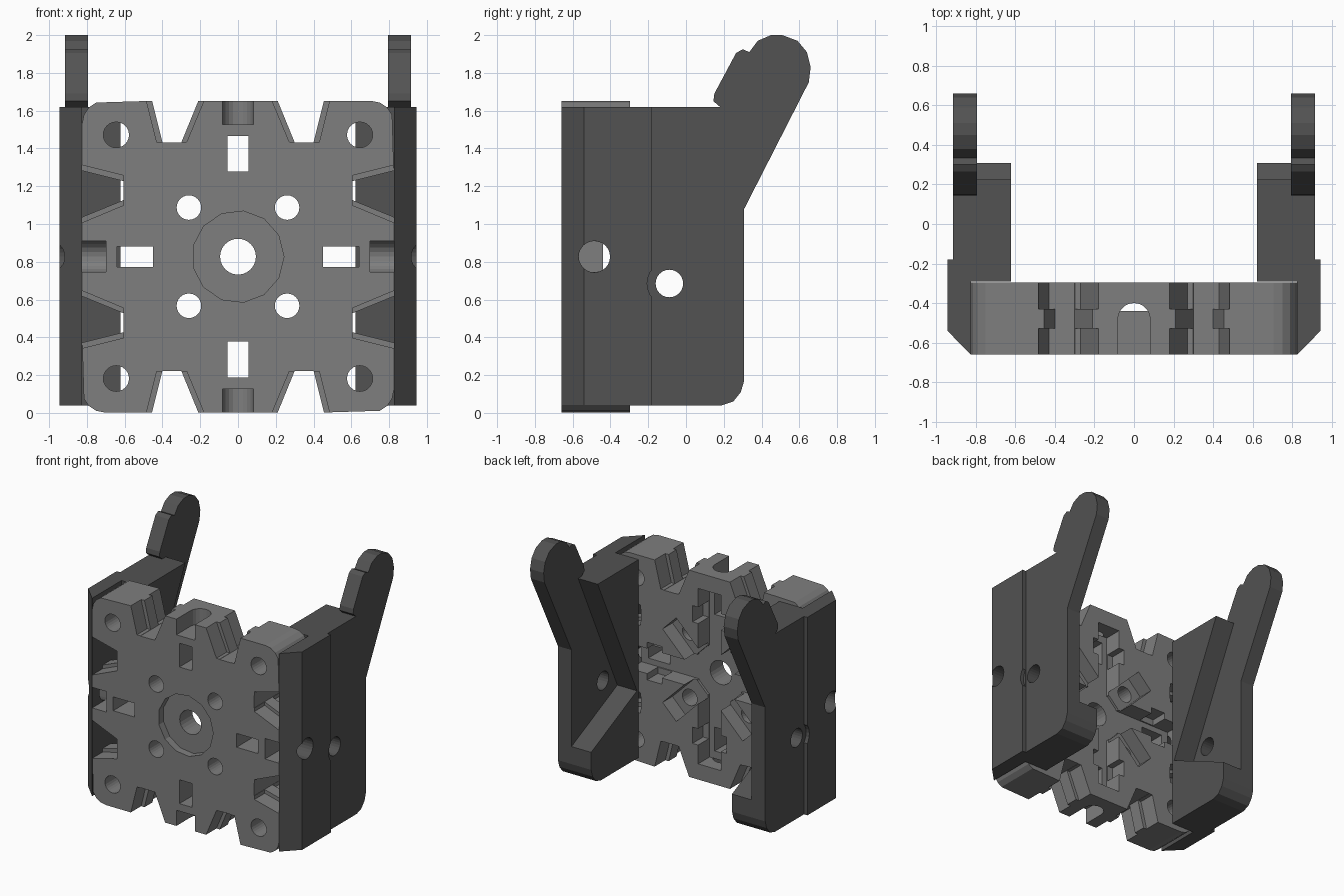
import bpy, bmesh
from math import sin, cos, pi

if "Cube" in bpy.data.objects:
    bpy.data.objects.remove(bpy.data.objects["Cube"])


def material(name, value):
    m = bpy.data.materials.new(name)
    m.use_nodes = True
    colour = (value, value, value, 1)
    m.diffuse_color = colour
    m.node_tree.nodes["Principled BSDF"].inputs["Base Color"].default_value = colour
    return m


MID_GREY = material("mid grey", 0.21)
DARK_GREY = material("dark grey", 0.085)
MID = 0.827                       # height of the plate centre
FRONT, BACK, FLOOR = -0.66, -0.296, -0.44


def prism(name, pts, axis, a, b, mat=MID_GREY):
    """Extrude a 2D outline along one axis from a to b."""
    place = {"x": lambda p, t: (t, p[0], p[1]),
             "y": lambda p, t: (p[0], t, p[1]),
             "z": lambda p, t: (p[0], p[1], t)}[axis]
    bm = bmesh.new()
    rings = [[bm.verts.new(place(p, t)) for p in pts] for t in (a, b)]
    n = len(pts)
    bm.faces.new(rings[0])
    bm.faces.new(rings[1])
    for i in range(n):
        j = (i + 1) % n
        bm.faces.new((rings[0][i], rings[0][j], rings[1][j], rings[1][i]))
    bmesh.ops.recalc_face_normals(bm, faces=bm.faces)
    mesh = bpy.data.meshes.new(name)
    bm.to_mesh(mesh)
    bm.free()
    mesh.materials.append(mat)
    ob = bpy.data.objects.new(name, mesh)
    bpy.context.collection.objects.link(ob)
    return ob


def combine(ob, other, operation="DIFFERENCE"):
    mod = ob.modifiers.new("boolean", "BOOLEAN")
    mod.operation, mod.object, mod.solver = operation, other, "EXACT"
    bpy.context.view_layer.objects.active = ob
    bpy.ops.object.modifier_apply(modifier=mod.name)
    bpy.data.objects.remove(other)


def circle(cx, cy, r, n=24):
    return [(cx + r * cos(2 * pi * i / n), cy + r * sin(2 * pi * i / n)) for i in range(n)]


def rect(x0, x1, y0, y1):
    return [(x0, y0), (x1, y0), (x1, y1), (x0, y1)]


def turn(pts, angle):
    """Rotate plate-local points and lift them to the plate centre."""
    c, s = cos(angle), sin(angle)
    return [(c * x - s * y, s * x + c * y + MID) for x, y in pts]


# Plate outline: one notched edge with a rounded corner, repeated four times
H, R = 0.825, 0.12
edge = [(0.21, H), (0.30, 0.605), (0.40, 0.605), (0.455, H)]
side = [(-x, y) for x, y in reversed(edge)] + edge
corner = [(H - R + R * sin(t * pi / 8), H - R + R * cos(t * pi / 8)) for t in range(4)]
outline = []
for k in range(4):
    outline += turn(side + corner, -k * pi / 2)
plate = prism("mounting_plate", outline, "y", FRONT, BACK)


def cut_plate(pts, a, b):
    combine(plate, prism("cutter", pts, "y", a, b))


for k in range(4):
    a = k * pi / 2
    # Wider notch flanks in front of and behind the middle rib
    for s in (1, -1):
        flank = [(s * x, y) for x, y in
                 ((0.166, 0.86), (0.272, 0.607), (0.43, 0.607), (0.493, 0.86))]
        cut_plate(turn(flank, a), FRONT - 0.1, -0.53)
        cut_plate(turn(flank, a), -0.43, BACK + 0.1)
    # Rectangular slot, corner hole and inner hole
    cut_plate(turn(rect(-0.055, 0.055, 0.45, 0.64), a), -1, 0)
    cut_plate(turn(circle(0.645, 0.645, 0.068), a), -1, 0)
    cut_plate(turn(circle(0.26, 0.26, 0.065), a), -1, 0)
    # Back channels, straight and diagonal
    cut_plate(turn(rect(-0.1, 0.1, 0.1, 0.70), a), FLOOR, 0)
    cut_plate(turn(rect(-0.15, 0.15, 0.42, 0.55), a), FLOOR + 0.01, 0)
    cut_plate(turn(rect(-0.085, 0.085, 0.15, 0.5), a + pi / 4), FLOOR + 0.02, 0)

# Round-bottomed notches, open to the front, in the middle of each edge
u_shape = [(0.082 * cos(t * pi / 10), -0.482 + 0.082 * sin(t * pi / 10)) for t in range(11)]
u_shape += [(-0.082, -0.8), (0.082, -0.8)]
swapped = [(y, x + MID) for x, y in u_shape]
for s in (1, -1):
    combine(plate, prism("cutter", u_shape, "z", MID + s * 0.70, MID + s * 0.9))
    combine(plate, prism("cutter", swapped, "x", s * 0.70, s * 0.9))

# Hub recess, back hollow and bore
cut_plate(circle(0, MID, 0.243, 13), -1, FRONT + 0.06)
cut_plate(circle(0, MID, 0.22, 12), FLOOR, 0)
cut_plate(circle(0, MID, 0.095), -1, 0)

# Side arms: chamfered cheek, outer web with ear, inner block with a V cut
foot = [(-0.29, 0.04), (0.19, 0.04), (0.25, 0.06), (0.29, 0.11), (0.308, 0.17)]
ear = [(0.308, 1.08), (0.65, 1.75), (0.66, 1.83), (0.64, 1.91), (0.59, 1.97), (0.51, 2.0),
       (0.45, 2.0), (0.38, 1.97), (0.335, 1.91), (0.30, 1.925), (0.265, 1.905),
       (0.15, 1.69), (0.145, 1.65), (0.18, 1.62), (-0.29, 1.62)]
block = [(0.308, 0.31), (-0.27, 0.58), (0.225, 1.62), (-0.29, 1.62)]
cheek = [(0.826, FRONT), (0.945, -0.54), (0.945, -0.18), (0.826, -0.18)]

for s, name in ((1, "left_arm"), (-1, "right_arm")):
    arm = prism(name, foot + ear, "x", s * 0.795, s * 0.915, DARK_GREY)
    combine(arm, prism("part", foot + block, "x", s * 0.622, s * 0.80, DARK_GREY), "UNION")
    combine(arm, prism("part", [(s * x, y) for x, y in cheek], "z", 0.04, 1.62, DARK_GREY),
            "UNION")
    # Washer relief, pivot hole and screw hole
    for y, z, r, inner in ((-0.088, 0.685, 0.118, 0.916), (-0.088, 0.685, 0.073, 0.5),
                           (-0.485, MID, 0.083, 0.80)):
        combine(arm, prism("cutter", circle(y, z, r), "x", s * inner, s * 1.1, DARK_GREY))
